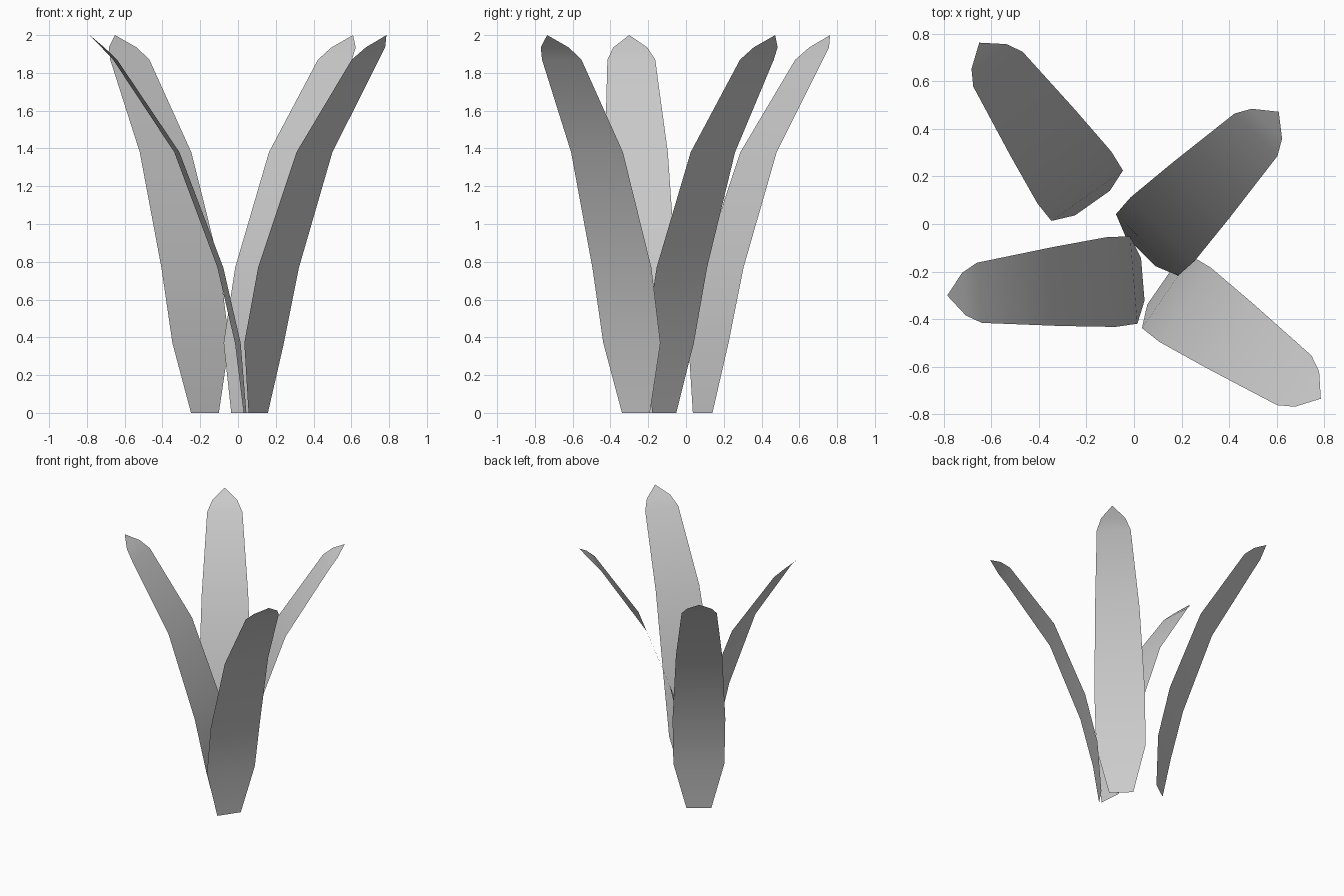
import bpy, bmesh
from math import radians, cos, sin

if "Cube" in bpy.data.objects:
    bpy.data.objects.remove(bpy.data.objects["Cube"])

# Leaf profile: (outward distance, height, half width)
ROWS = [(0.0, 0.0, 0.09), (0.038, 0.37, 0.184), (0.131, 0.77, 0.19),
        (0.362, 1.38, 0.167), (0.69, 1.87, 0.127), (0.755, 1.935, 0.09)]
TIP = (0.826, 2.0)

# Placement of each leaf: base x, base y, heading in degrees
LEAVES = [("leaf_left", 0.037, -0.233, 184.7),
          ("leaf_back_right", 0.028, -0.115, 45.3),
          ("leaf_back_left", -0.175, 0.088, 125.2),
          ("leaf_front_right", 0.107, -0.265, -34.7)]


def make_leaf(name, x, y, heading):
    c, s = cos(radians(heading)), sin(radians(heading))
    bm = bmesh.new()

    def point(r, w, z):
        return bm.verts.new((x + r * c - w * s, y + r * s + w * c, z))

    # Bent strip of quads, closed by a pointed tip
    pairs = [(point(r, -w, z), point(r, w, z)) for r, z, w in ROWS]
    for (a, b), (d, e) in zip(pairs, pairs[1:]):
        bm.faces.new((a, d, e, b))
    a, b = pairs[-1]
    bm.faces.new((a, point(TIP[0], 0, TIP[1]), b))
    # Upper side faces the middle of the plant
    bm.normal_update()
    for f in bm.faces:
        if f.normal.z < 0:
            f.normal_flip()
    for f in bm.faces:
        f.smooth = True
    me = bpy.data.meshes.new(name)
    bm.to_mesh(me)
    bm.free()
    ob = bpy.data.objects.new(name, me)
    bpy.context.collection.objects.link(ob)


for leaf in LEAVES:
    make_leaf(*leaf)
